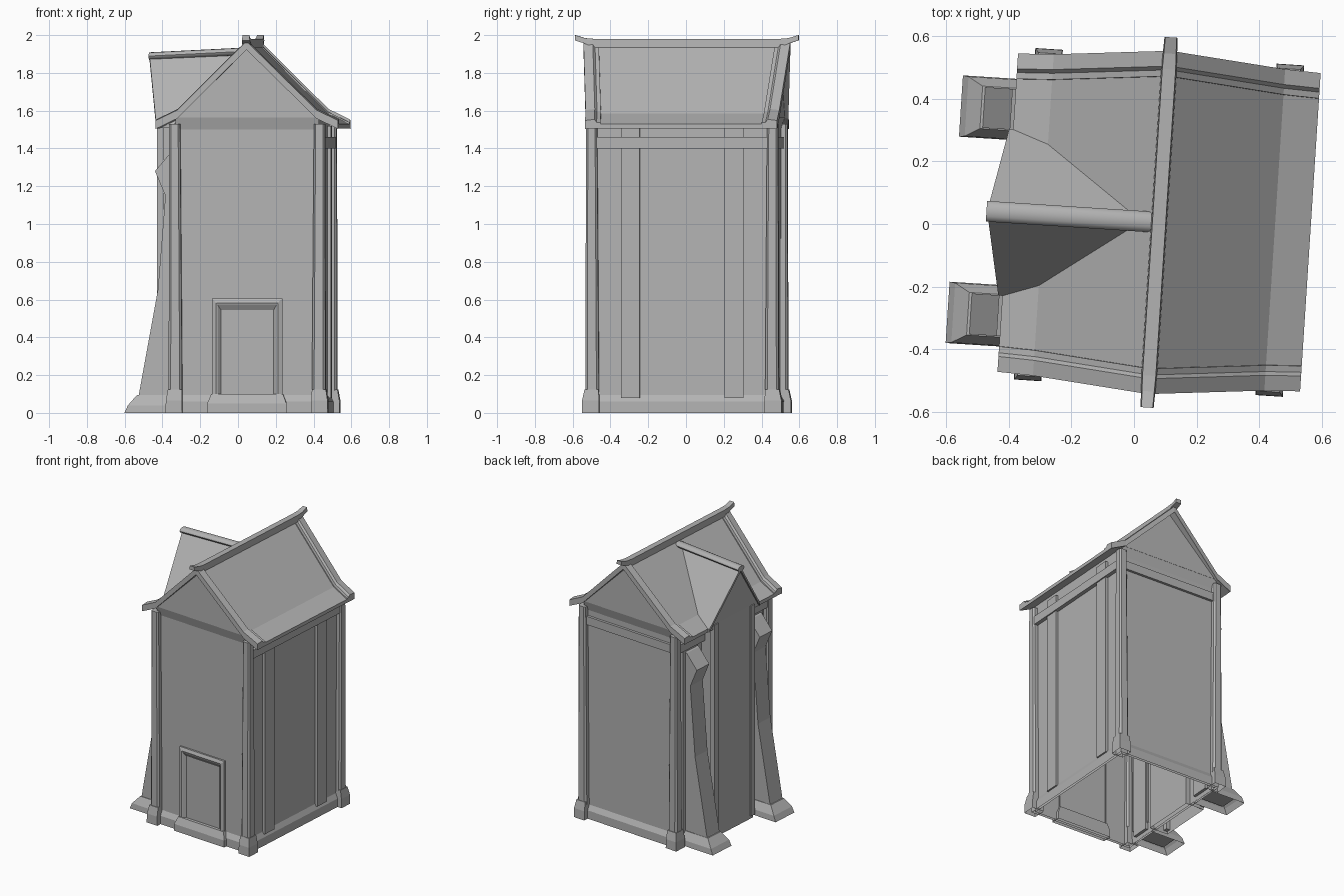
import bpy, bmesh, math
from mathutils import Matrix

if "Cube" in bpy.data.objects:
    bpy.data.objects.remove(bpy.data.objects["Cube"])

# The whole house is slightly turned about z
PLACE = Matrix.Translation((0.08, 0.005, 0)) @ Matrix.Rotation(math.radians(-3.7), 4, 'Z')

# Mid-grey stone
GREY = bpy.data.materials.new("mid_grey")
GREY.diffuse_color = (.45, .45, .45, 1)
GREY.use_nodes = True
GREY.node_tree.nodes["Principled BSDF"].inputs["Base Color"].default_value = GREY.diffuse_color


def loft(name, rings, start=True, end=True, smooth=False):
    """Skin a list of point rings; optionally cap both ends."""
    bm = bmesh.new()
    vs = [[bm.verts.new(p) for p in r] for r in rings]
    n = len(rings[0])
    for a, b in zip(vs, vs[1:]):
        for i in range(n):
            bm.faces.new((a[i], a[(i + 1) % n], b[(i + 1) % n], b[i]))
    if start:
        bm.faces.new(vs[0])
    if end:
        bm.faces.new(vs[-1])
    bmesh.ops.recalc_face_normals(bm, faces=bm.faces)
    me = bpy.data.meshes.new(name)
    bm.transform(PLACE)
    bm.to_mesh(me)
    bm.free()
    me.materials.append(GREY)
    ob = bpy.data.objects.new(name, me)
    bpy.context.collection.objects.link(ob)
    if smooth:
        bpy.ops.object.select_all(action='DESELECT')
        ob.select_set(True)
        bpy.context.view_layer.objects.active = ob
        bpy.ops.object.shade_smooth_by_angle(angle=math.radians(40))
    return ob


def rect(x, y, hx, hy, z, c=0):
    """Horizontal rectangle ring, optionally with chamfered corners."""
    if not c:
        return [(x - hx, y - hy, z), (x + hx, y - hy, z), (x + hx, y + hy, z), (x - hx, y + hy, z)]
    pts = []
    for sx, sy in ((-1, -1), (1, -1), (1, 1), (-1, 1)):
        a = (x + sx * (hx - c), y + sy * hy, z)
        b = (x + sx * hx, y + sy * (hy - c), z)
        pts += [b, a] if sx * sy > 0 else [a, b]
    return pts


def box(name, x0, x1, y0, y1, z0, z1):
    args = ((x0 + x1) / 2, (y0 + y1) / 2, abs(x1 - x0) / 2, abs(y1 - y0) / 2)
    return loft(name, [rect(*args, z0), rect(*args, z1)])


# Walls (open below), plinth and gable ends
loft("walls", [rect(0, 0, .38, .475, 0), rect(0, 0, .38, .475, 1.5),
               rect(0, 0, .38, .495, 1.57)], start=False)
loft("plinth", [rect(0, 0, .397, .494, 0), rect(0, 0, .397, .494, .06),
                rect(0, 0, .38, .475, .095)], False, False)
loft("gable_ends", [[(-.38, v, 1.565), (.38, v, 1.565), (0, v, 1.935)] for v in (-.495, .495)])

# Corner columns with feet
for sx in (-1, 1):
    for sy in (-1, 1):
        loft("corner_column", [rect(sx * .38, sy * .477, .036, .036, .1, .012),
                               rect(sx * .384, sy * .48, .029, .029, 1.53, .01)])
        loft("column_foot", [rect(sx * .386, sy * .484, .044, .046, 0),
                             rect(sx * .386, sy * .484, .043, .045, .065),
                             rect(sx * .382, sy * .479, .037, .037, .125)], start=False)

# Timber strips on the long sides, tie beams on sides and back
for s in (-1, 1):
    box("side_strip", .37, .398, s * .275 - .05, s * .275 + .05, .08, 1.52)
    box("left_strip", -.398, -.37, s * .34 - .08, s * .34 + .08, .08, 1.52)
    box("side_beam", s * .37, s * .407, -.465, .5, 1.4, 1.46)
box("back_beam", -.38, .38, .46, .493, 1.4, 1.46)

# Main roof: points (u, z, half length) across the ridge
half = [(.484, 1.53, .506), (.37, 1.585, .511), (0, 1.95, .546)]
section = [(-u, z, v) for u, z, v in half] + half[1::-1]
loft("main_roof", [[(u, -v, z), (u, v, z), (u, v, z - .025), (u, -v, z - .025)]
                   for u, z, v in section])
for s in (-1, 1):
    loft("verge_board", [[(u, s * (v - .08), z - .01), (u, s * (v - .078), z + .008),
                          (u, s * (v - .058), z + .008), (u, s * (v - .046), z + .024),
                          (u, s * (v + .003), z + .018), (u, s * (v + .003), z - .027)]
                         for u, z, v in section])

# Ridge beam with upturned ends
ridge = [(-.592, 1.972, 2.0, .021), (-.54, 1.955, 1.984, .023), (-.49, 1.935, 1.98, .025)]
ridge += [(-v, a, b, w) for v, a, b, w in reversed(ridge)]
loft("ridge_beam", [[(-w, v, a), (w, v, a), (w * .85, v, b), (-w * .85, v, b)]
                    for v, a, b, w in ridge])

# Door: splayed frame rings (half width, bottom, top, depth) and recessed panel
door = [(.187, .1, .605, -.465), (.187, .1, .605, -.488), (.165, .1, .583, -.497),
        (.155, .1, .57, -.492), (.14, .1, .545, -.476)]
loft("door_frame", [[(-w, v, a), (w, v, a), (w, v, b), (-w, v, b)] for w, a, b, v in door],
     start=False)
loft("door_step", [rect(0, -.485, .21, .033, 0), rect(0, -.485, .21, .033, .05),
                   rect(0, -.478, .19, .02, .1)], start=False)

# Projecting bay on the left with its own gable
loft("bay_walls", [rect(-.42, 0, .07, .2, z) for z in (0, 1.56)], start=False)
for s in (-1, 1):
    box("bay_corner_strip", -.497, -.46, s * .17, s * .21, .02, 1.54)
loft("bay_gable", [[(a, -.25, 1.53), (a, .25, 1.53), (b, 0, 1.875)]
                   for a, b in ((-.488, -.535), (-.39, -.02))])
loft("bay_roof", [[(a, v, z), (b, v, z), (b, v, z - .022), (a, v, z - .022)] for v, a, b, z in
                  ((-.266, -.497, -.4, 1.53), (0, -.55, 0, 1.895), (.266, -.497, -.4, 1.53))])
loft("bay_ridge_roll", [[(u, r * math.cos(t * math.pi / 6), z + r * .6 * math.sin(t * math.pi / 6))
                         for t in range(12)]
                        for u, z, r in ((-.552, 1.889, .033), (-.03, 1.915, .033),
                                        (-.005, 1.917, .022))], smooth=True)

# Leaning buttresses: side profile (u, z), swept across their width
profile = [(-.36, .03), (-.6, .03), (-.58, .1), (-.48, .65), (-.44, 1.15),
           (-.495, 1.28), (-.41, 1.38), (-.36, 1.4)]
for s in (-1, 1):
    loft("buttress", [[(u, s * .33 + d, z) for u, z in profile] for d in (-.065, .065)])
    loft("buttress_foot", [rect(-.52, s * .33, .135, .098, 0), rect(-.515, s * .33, .122, .095, .04),
                           rect(-.48, s * .33, .11, .068, .095)], start=False)
